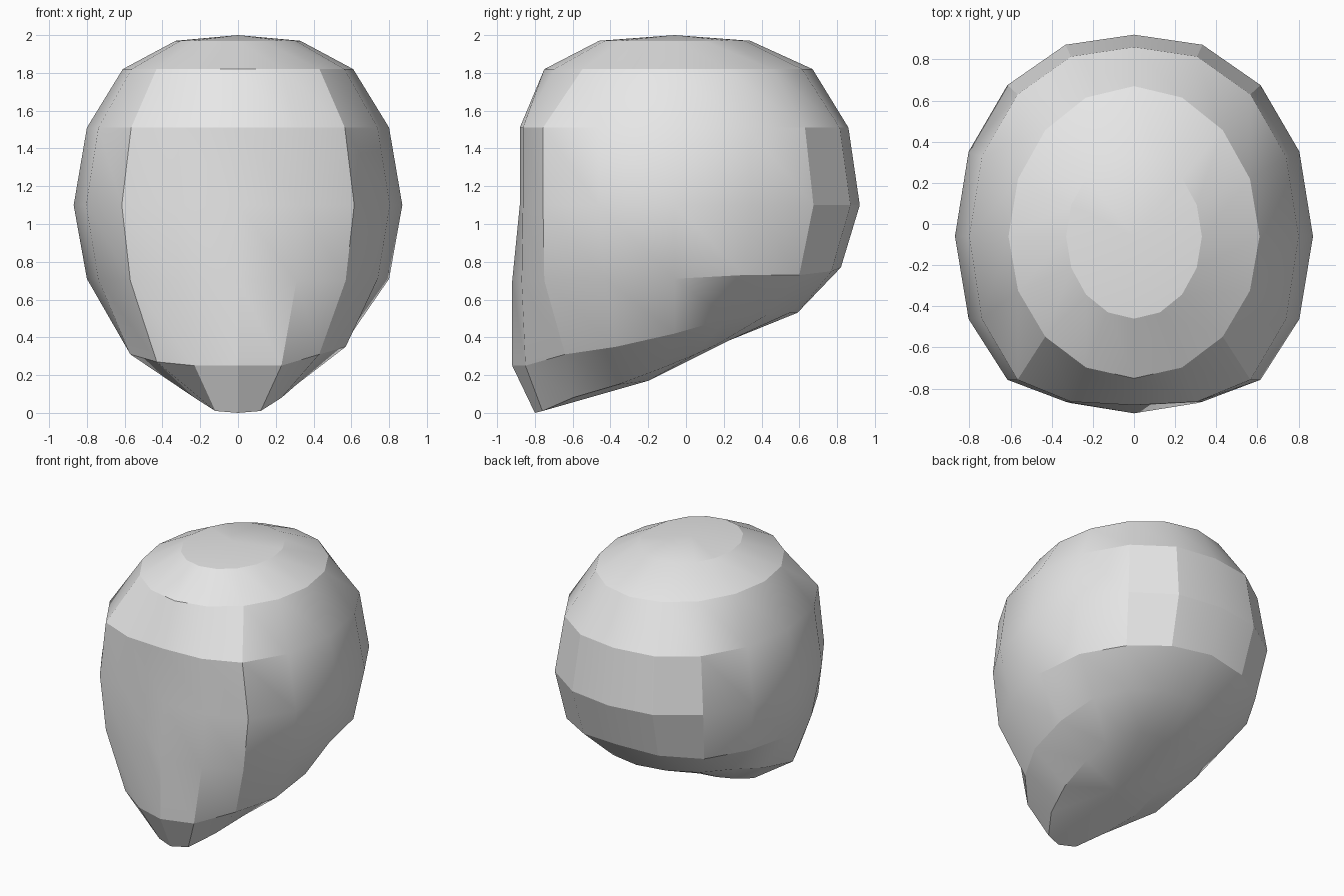
import bpy
import bmesh
import math
from mathutils import Vector

SEGMENTS = 16
HALF = SEGMENTS // 2
CENTRE_Y = -0.06

# Remove the default cube
default_cube = bpy.data.objects.get("Cube")
if default_cube:
    bpy.data.objects.remove(default_cube, do_unlink=True)


def make_material(name, colour):
    material = bpy.data.materials.new(name)
    material.use_nodes = True
    material.diffuse_color = colour
    shader = next(n for n in material.node_tree.nodes if n.type == 'BSDF_PRINCIPLED')
    shader.inputs["Base Color"].default_value = colour
    return material


def oval_half(width, front, back, z, square):
    """Half outline from the front middle round the +x side to the back middle."""
    front_depth = (1, 0.98, 0.85, 0.49, 0)
    back_depth = (0, 0.42, 0.75, 0.95, 1)
    points = []
    for i in range(HALF + 1):
        angle = math.pi * i / HALF
        reach = abs(math.cos(angle))
        if square:
            reach = front_depth[i] if i <= 4 else back_depth[i - 4]
        limit = front if i <= 4 else back
        points.append((width * math.sin(angle), CENTRE_Y + (limit - CENTRE_Y) * reach, z))
    return points


# Crown and cranium: plain ovals, flatter across the face
half_rings = [
    oval_half(0.33, -0.46, 0.34, 1.97, False),
    oval_half(0.61, -0.75, 0.67, 1.82, False),
    oval_half(0.80, -0.88, 0.86, 1.51, True),
    oval_half(0.87, -0.88, 0.92, 1.10, True),
]

# Cheek line, jaw line and underside, each rising towards the nape
cheek = [(0, -.92, .7), (.31, -.87, .7), (.57, -.75, .7), (.74, -.43, .71),
         (.8, -.06, .71), (.74, .31, .73), (.57, .6, .73), (.31, .77, .75), (0, .82, .77)]
jaw = [(0, -.92, .25), (.23, -.85, .25), (.43, -.64, .31), (.57, -.37, .35),
       (.6, -.06, .42), (.54, .22, .5), (.41, .43, .52), (.22, .55, .53), (0, .59, .53)]
underside = [(0, -.8, 0), (.12, -.76, .01), (.23, -.6, .08), (.31, -.36, .15),
             (.32, -.12, .24), (.29, .05, .31), (.22, .16, .36), (.12, .22, .38), (0, .24, .39)]
half_rings += [cheek, jaw, underside]


def full_ring(half):
    """Mirror a half outline; the jaw is slightly fuller on the -x side."""
    points = [Vector(p) for p in half]
    for p in reversed(half[1:-1]):
        mirrored = Vector((-p[0], p[1], p[2]))
        if half is jaw and p in jaw[2:4]:
            mirrored += Vector((0, -0.08, -0.04))
        points.append(mirrored)
    return points


def build_head():
    bm = bmesh.new()
    rings = [[bm.verts.new(p) for p in full_ring(half)] for half in half_rings]
    crown = bm.verts.new((0, CENTRE_Y, 2))
    base = bm.verts.new((0, -0.2, 0.17))

    # Bands between neighbouring rings, then the fans at both ends
    for upper, lower in zip(rings, rings[1:]):
        for i in range(SEGMENTS):
            j = (i + 1) % SEGMENTS
            bm.faces.new((upper[i], lower[i], lower[j], upper[j]))
    for i in range(SEGMENTS):
        j = (i + 1) % SEGMENTS
        bm.faces.new((crown, rings[0][i], rings[0][j]))
        bm.faces.new((base, rings[-1][j], rings[-1][i]))
    bmesh.ops.recalc_face_normals(bm, faces=bm.faces[:])

    mesh = bpy.data.meshes.new("head")
    bm.to_mesh(mesh)
    bm.free()
    head = bpy.data.objects.new("head", mesh)
    bpy.context.collection.objects.link(head)
    return head


head = build_head()
head.data.materials.append(make_material("light grey", (0.8, 0.8, 0.8, 1)))

# Soft shading with the stronger creases kept sharp
bpy.ops.object.select_all(action='DESELECT')
head.select_set(True)
bpy.context.view_layer.objects.active = head
bpy.ops.object.shade_smooth_by_angle(angle=math.radians(22.5))
